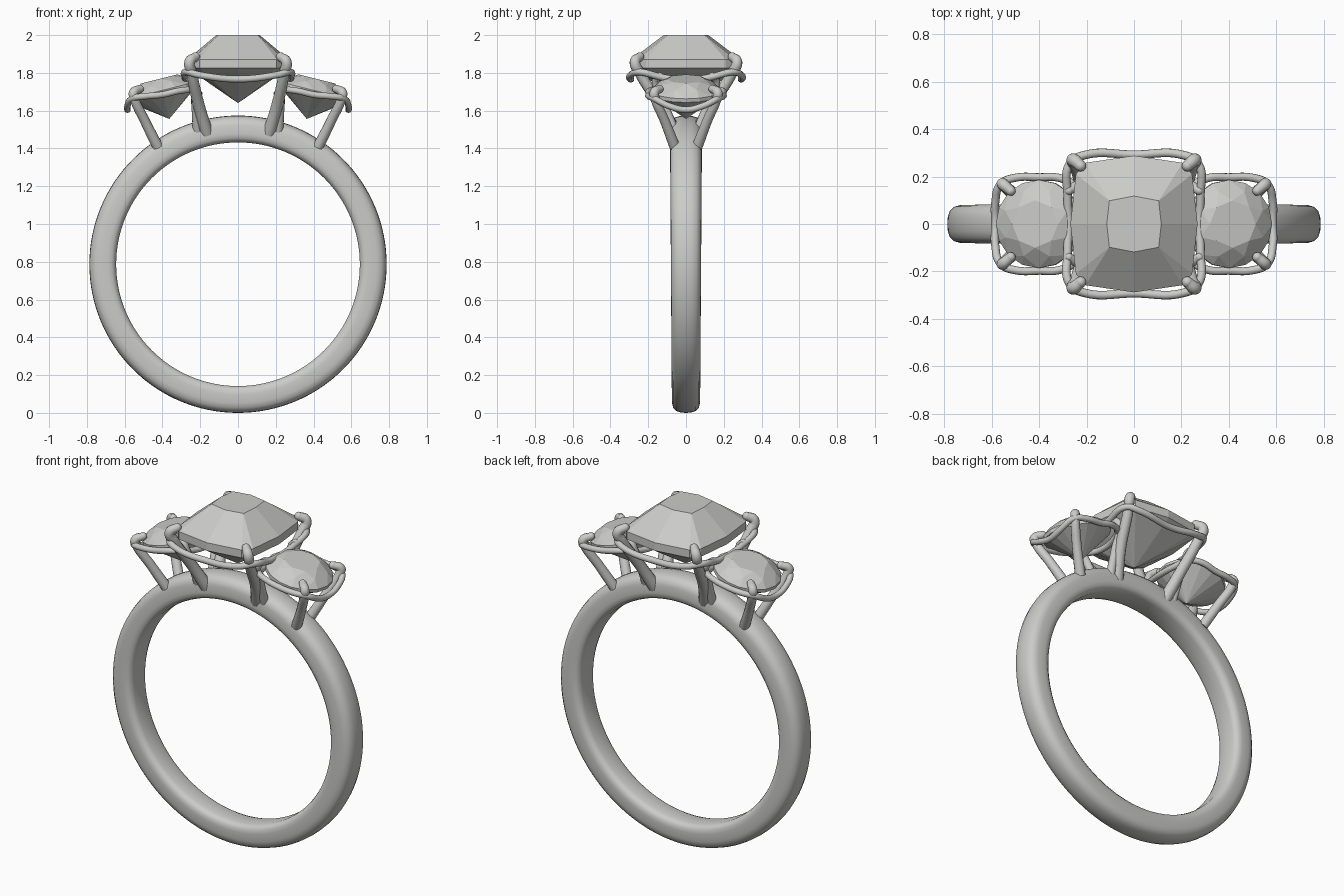
import bpy, bmesh, math
from mathutils import Matrix, Vector

cube = bpy.data.objects.get("Cube")
if cube:
    bpy.data.objects.remove(cube, do_unlink=True)

# One pale grey shared by metal and stones
grey = bpy.data.materials.new("pale_grey")
grey.use_nodes = True
colour = (0.6, 0.6, 0.58, 1)
grey.diffuse_color = colour
grey.node_tree.nodes["Principled BSDF"].inputs["Base Color"].default_value = colour


def add_mesh(name, bm, smooth=False):
    bmesh.ops.recalc_face_normals(bm, faces=bm.faces)
    mesh = bpy.data.meshes.new(name)
    bm.to_mesh(mesh)
    bm.free()
    mesh.materials.append(grey)
    ob = bpy.data.objects.new(name, mesh)
    bpy.context.collection.objects.link(ob)
    if smooth:
        mesh.shade_smooth()
    return ob


def wire(name, points, radius, closed=False, taper=None):
    """Round wire through the points, turned into a mesh."""
    cu = bpy.data.curves.new(name, "CURVE")
    cu.dimensions = "3D"
    cu.bevel_depth = radius
    cu.bevel_resolution = 4
    cu.resolution_u = 8
    cu.use_fill_caps = True
    sp = cu.splines.new("BEZIER")
    sp.bezier_points.add(len(points) - 1)
    for i, (bp, co) in enumerate(zip(sp.bezier_points, points)):
        bp.co = co
        bp.handle_left_type = bp.handle_right_type = "AUTO"
        if taper:
            bp.radius = taper[i]
    sp.use_cyclic_u = closed
    ob = bpy.data.objects.new(name, cu)
    bpy.context.collection.objects.link(ob)
    cu.materials.append(grey)
    bpy.ops.object.select_all(action="DESELECT")
    ob.select_set(True)
    bpy.context.view_layer.objects.active = ob
    bpy.ops.object.convert(target="MESH")
    bpy.ops.object.shade_smooth_by_angle(angle=math.radians(50))


def prong(name, points, radius, taper):
    """Wire prong with a rounded tip."""
    wire(name, points, radius, taper=taper)
    bm = bmesh.new()
    bmesh.ops.create_uvsphere(bm, u_segments=12, v_segments=8, radius=radius * taper[-1],
                              matrix=Matrix.Translation(points[-1]))
    add_mesh(name + "_tip", bm, True)


def gem(name, points, matrix):
    """Faceted stone as the hull of its corner points."""
    bm = bmesh.new()
    for p in points:
        bm.verts.new(p)
    bmesh.ops.convex_hull(bm, input=bm.verts)
    bmesh.ops.dissolve_limit(bm, angle_limit=math.radians(2), verts=bm.verts, edges=bm.edges)
    bm.transform(matrix)
    add_mesh(name, bm)


def circle(r, h, n, offset=0):
    return [(r * math.cos(math.tau * (k + offset) / n),
             r * math.sin(math.tau * (k + offset) / n), h) for k in range(n)]


def quadrants(pts, h):
    return list({(sx * x, sy * y, h) for x, y in pts for sx in (1, -1) for sy in (1, -1)})


# Band: rounded profile spun about the y axis, slightly wider at the top
centre_z = 0.787
half = [(0.645, 0.0), (0.645, 0.045), (0.652, 0.065), (0.668, 0.078), (0.69, 0.08),
        (0.735, 0.079), (0.76, 0.072), (0.777, 0.055), (0.785, 0.03), (0.787, 0.0)]
profile = half + [(r, -y) for r, y in half[-2:0:-1]]
steps = 128
bm = bmesh.new()
loops = []
for i in range(steps):
    a = math.tau * i / steps
    loops.append([bm.verts.new((r * math.sin(a), y * (1 + 0.06 * math.cos(a)),
                                centre_z + r * math.cos(a))) for r, y in profile])
for i in range(steps):
    a, b = loops[i], loops[(i + 1) % steps]
    for j in range(len(profile)):
        k = (j + 1) % len(profile)
        bm.faces.new((a[j], a[k], b[k], b[j]))
add_mesh("band", bm, True)

# Centre stone: cushion outline, flat table, pointed base
girdle = [(0.268, 0), (0.245, 0.21), (0.205, 0.258), (0, 0.288)]
table = [(0.115, 0), (0.104, 0.098), (0, 0.118)]
gem("centre_stone",
    quadrants(table, 2.0) + quadrants(girdle, 1.872) + quadrants(girdle, 1.825)
    + [(0, 0, 1.64)], Matrix.Identity(4))

# Centre basket: wire gallery dipping between the four prongs
gallery = []
for sx, sy in ((1, 1), (-1, 1), (-1, -1), (1, -1)):
    corner = [(0.28 * sx, 0.12 * sy, 1.775), (0.27 * sx, 0.255 * sy, 1.805),
              (0.21 * sx, 0.29 * sy, 1.79)]
    gallery += corner if sx * sy > 0 else corner[::-1]
    gallery.append((0, 0.292 * sy, 1.767) if sx * sy > 0 and sy > 0 or sx > 0 and sy < 0
                   else (-0.275, 0, 1.76))
# The loop above is ordered by angle so the wire closes cleanly
gallery = sorted(set(gallery) | {(0.275, 0, 1.76), (0, 0.292, 1.767), (0, -0.292, 1.767)},
                 key=lambda p: math.atan2(p[1], p[0]))
wire("centre_gallery", gallery, 0.018, closed=True)

for sx, nx in ((1, "left"), (-1, "right")):
    for sy, ny in ((-1, "front"), (1, "back")):
        def at(*pts):
            return [Vector((sx * x, sy * y, z)) for x, y, z in pts]

        prong(f"centre_prong_{ny}_{nx}",
              at((0.165, 0.055, 1.48), (0.205, 0.13, 1.62), (0.245, 0.245, 1.8),
                 (0.255, 0.27, 1.86), (0.225, 0.245, 1.885)),
              0.028, (1.25, 1.1, 1, 1, 0.85))
        prong(f"side_outer_prong_{ny}_{nx}",
              at((0.425, 0.06, 1.41), (0.49, 0.11, 1.54), (0.55, 0.165, 1.67),
                 (0.553, 0.168, 1.695), (0.52, 0.14, 1.715)),
              0.025, (1.15, 1.05, 1, 1, 0.85))
        prong(f"side_inner_prong_{ny}_{nx}",
              at((0.215, 0.06, 1.49), (0.225, 0.11, 1.62), (0.24, 0.16, 1.75),
                 (0.275, 0.14, 1.785)),
              0.022, (1.15, 1, 1, 0.85))

    # Side stone: round brilliant tilted outwards
    tilt = Matrix.Translation((0.4 * sx, 0, 1.7)) @ Matrix.Rotation(sx * math.radians(14), 4, "Y")
    gem(f"side_stone_{nx}",
        circle(0.1, 0.07, 8) + circle(0.147, 0.045, 8, 0.5) + circle(0.186, 0.008, 16)
        + circle(0.186, -0.012, 16) + [(0, 0, -0.148)], tilt)

    # Side gallery: closed wire under the girdle
    rail = [(0.585, 0, 1.605), (0.585, 0.09, 1.625), (0.56, 0.17, 1.665), (0.5, 0.195, 1.675),
            (0.4, 0.197, 1.685), (0.31, 0.193, 1.705), (0.25, 0.16, 1.71), (0.215, 0.08, 1.695)]
    loop = rail + [(0.205, 0, 1.69)] + [(x, -y, z) for x, y, z in rail[:0:-1]]
    wire(f"side_gallery_{nx}", [(sx * x, y, z) for x, y, z in loop], 0.017, closed=True)
